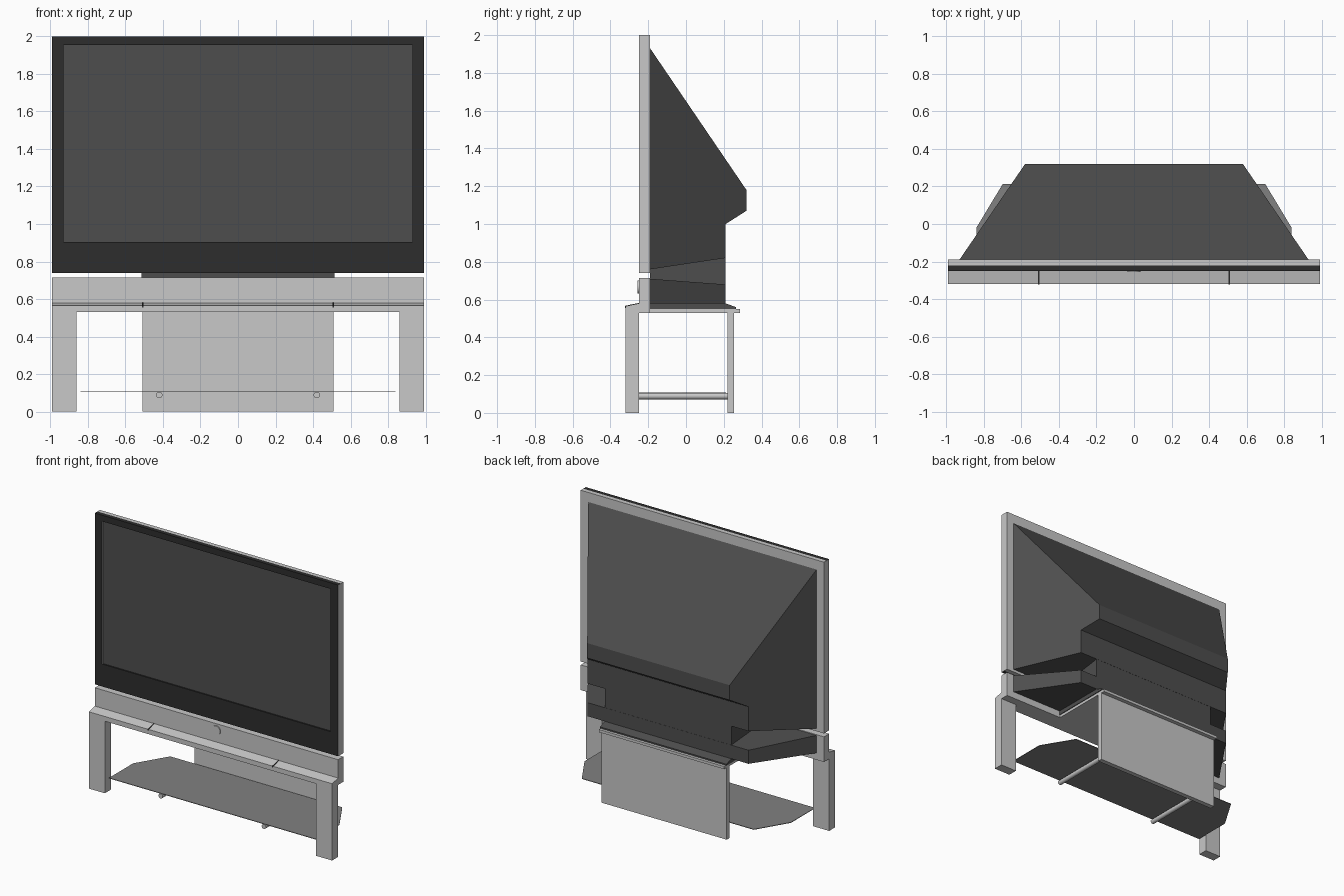
import bpy
import bmesh
from math import radians
from mathutils import Matrix

default = bpy.data.objects.get("Cube")
if default:
    bpy.data.objects.remove(default)


def material(name, value):
    mat = bpy.data.materials.new(name)
    mat.use_nodes = True
    colour = (value, value, value, 1)
    mat.diffuse_color = colour
    mat.node_tree.nodes["Principled BSDF"].inputs["Base Color"].default_value = colour
    return mat


SILVER = material("silver plastic", 0.58)
BLACK = material("black bezel", 0.026)
CHARCOAL = material("charcoal", 0.076)
GREY = material("grey shelf", 0.22)


def finish(name, bm, *mats):
    bmesh.ops.recalc_face_normals(bm, faces=bm.faces)
    mesh = bpy.data.meshes.new(name)
    bm.to_mesh(mesh)
    bm.free()
    obj = bpy.data.objects.new(name, mesh)
    bpy.context.collection.objects.link(obj)
    for mat in mats:
        mesh.materials.append(mat)
    return obj


def loft(name, ring_a, ring_b, *mats):
    """Solid between two matching rings of points."""
    bm = bmesh.new()
    a = [bm.verts.new(p) for p in ring_a]
    b = [bm.verts.new(p) for p in ring_b]
    bm.faces.new(a)
    bm.faces.new(b)
    for i in range(len(a)):
        j = (i + 1) % len(a)
        bm.faces.new((a[i], a[j], b[j], b[i]))
    return finish(name, bm, *mats)


def prism(name, profile, x0, x1, mat):
    """Side profile of (y, z) points extruded across x."""
    return loft(name, [(x0, y, z) for y, z in profile],
                [(x1, y, z) for y, z in profile], mat)


def box(name, x0, x1, y0, y1, z0, z1, mat):
    return prism(name, [(y0, z0), (y1, z0), (y1, z1), (y0, z1)], x0, x1, mat)


def tapered(name, profile, mat):
    """Side profile whose width narrows towards the back."""
    def half(y):
        return 0.93 - 0.686 * (y + 0.19)
    return loft(name, [(-half(y), y, z) for y, z in profile],
                [(half(y), y, z) for y, z in profile], mat)


def cylinder(name, x, y0, y1, z, radius, mat):
    bm = bmesh.new()
    turn = Matrix.Translation((x, (y0 + y1) / 2, z)) @ Matrix.Rotation(radians(90), 4, "X")
    bmesh.ops.create_cone(bm, cap_ends=True, segments=24, radius1=radius,
                          radius2=radius, depth=y1 - y0, matrix=turn)
    obj = finish(name, bm, mat)
    bpy.ops.object.select_all(action="DESELECT")
    obj.select_set(True)
    bpy.context.view_layer.objects.active = obj
    bpy.ops.object.shade_smooth_by_angle()


# Screen frame: silver back, black front ring with silver sides
FRONT, MID, BACK = -0.25, -0.22, -0.19
box("frame_back", -0.99, 0.99, MID, BACK, 0.74, 2.0, SILVER)


def rect(x, z0, z1, y):
    return [(-x, y, z0), (x, y, z0), (x, y, z1), (-x, y, z1)]


bm = bmesh.new()
rings = [[bm.verts.new(p) for p in ring] for ring in (
    rect(0.99, 0.74, 2.0, MID), rect(0.99, 0.74, 2.0, FRONT),
    rect(0.93, 0.905, 1.955, FRONT), rect(0.93, 0.905, 1.955, MID))]
for k in range(4):
    r, s = rings[k], rings[(k + 1) % 4]
    for i in range(4):
        j = (i + 1) % 4
        bm.faces.new((r[i], r[j], s[j], s[i]))
bezel = finish("bezel", bm, BLACK, SILVER)
for face in bezel.data.polygons:
    face.material_index = int(abs(face.normal.x) > 0.5)

box("screen", -0.93, 0.93, -0.24, -0.215, 0.905, 1.955, CHARCOAL)

# Rear cabinet: large hood, lower wings and the narrow core between them
tapered("cabinet_hood", [(BACK, 1.93), (0.32, 1.18), (0.32, 1.07),
                         (0.21, 1.0), (0.21, 0.82), (BACK, 0.76)], CHARCOAL)
tapered("cabinet_wings", [(BACK, 0.71), (0.21, 0.68), (0.21, 0.58),
                          (BACK, 0.58)], CHARCOAL)
prism("cabinet_core", [(BACK, 0.85), (0.209, 0.85), (0.209, 0.58),
                       (0.265, 0.56), (0.265, 0.55), (BACK, 0.55)],
      -0.515, 0.515, CHARCOAL)

# Control panel below the screen, with its round button
box("control_panel", -0.99, 0.99, FRONT, BACK, 0.575, 0.715, SILVER)
cylinder("power_button", 0, -0.257, FRONT, 0.667, 0.034, SILVER)

# Stand: apron with sloped top, support plate, back panel
prism("apron", [(-0.32, 0.53), (-0.32, 0.565), (FRONT, 0.58),
                (BACK, 0.58), (BACK, 0.53)], -0.99, 0.99, SILVER)
box("support_plate", -0.51, 0.51, BACK, 0.285, 0.53, 0.55, SILVER)
box("back_panel", -0.51, 0.51, 0.22, 0.255, 0, 0.53, SILVER)

# Paired parts: front legs, apron seams and shelf rails
for side, word in ((1, "left"), (-1, "right")):
    box(word + "_leg", side * 0.86, side * 0.99, -0.32, FRONT, 0, 0.53, SILVER)
    seam = side * 0.507
    prism(word + "_apron_seam", [(-0.322, 0.555), (-0.322, 0.567),
                                 (FRONT, 0.582), (FRONT, 0.555)],
          seam - 0.004, seam + 0.004, BLACK)
    cylinder(word + "_shelf_rail", side * 0.42, -0.30, 0.22, 0.089, 0.017, SILVER)

# Low shelf with clipped back corners
outline = [(-0.84, -0.30), (0.84, -0.30), (0.84, -0.02),
           (0.70, 0.212), (-0.70, 0.212), (-0.84, -0.02)]
loft("shelf", [(x, y, 0.107) for x, y in outline],
     [(x, y, 0.111) for x, y in outline], GREY)
